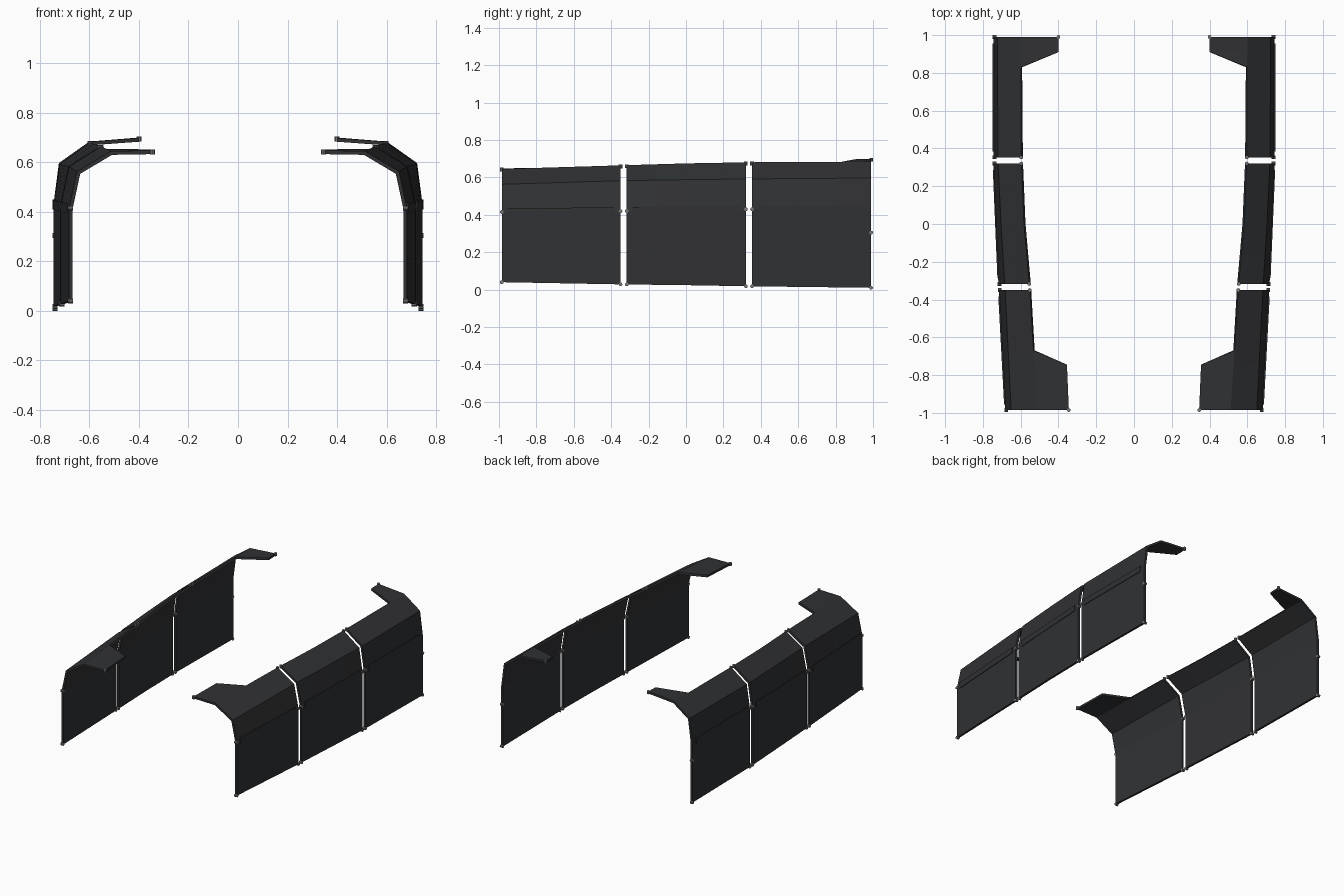
import bpy, bmesh
from mathutils import Matrix, Vector

if "Cube" in bpy.data.objects:
    bpy.data.objects.remove(bpy.data.objects["Cube"])


def material(name, color):
    m = bpy.data.materials.new(name)
    m.diffuse_color = color
    m.use_nodes = True
    m.node_tree.nodes["Principled BSDF"].inputs["Base Color"].default_value = m.diffuse_color
    return m


DARK = material("dark_panel", (0.03, 0.031, 0.034, 1))
GREY = material("grey_rivet", (0.2, 0.2, 0.2, 1))

# Cross-section stations: y, wall x, bottom z, bend z, crease x, crease z, top x, top z
STATIONS = [
    (-0.99, 0.682, 0.040, 0.415, 0.650, 0.563, 0.512, 0.645),
    (-0.335, 0.717, 0.028, 0.420, 0.683, 0.583, 0.553, 0.665),
    (0.0, 0.733, 0.024, 0.425, 0.704, 0.588, 0.583, 0.675),
    (0.335, 0.745, 0.018, 0.430, 0.720, 0.592, 0.597, 0.681),
    (0.99, 0.745, 0.010, 0.430, 0.723, 0.597, 0.600, 0.684),
]


def section(y):
    for a, b in zip(STATIONS, STATIONS[1:]):
        if y <= b[0]:
            break
    t = (y - a[0]) / (b[0] - a[0])
    _, xw, zb, zm, xc, zc, xt, zt = [p + (q - p) * t for p, q in zip(a, b)]
    return [Vector((xw, y, zb)), Vector((xw, y, zm)), Vector((xc, y, zc)), Vector((xt, y, zt))]


def finish(name, bm, mat, thickness=0):
    me = bpy.data.meshes.new(name)
    bm.to_mesh(me)
    bm.free()
    me.materials.append(mat)
    ob = bpy.data.objects.new(name, me)
    bpy.context.collection.objects.link(ob)
    if thickness:
        s = ob.modifiers.new("thickness", 'SOLIDIFY')
        s.thickness, s.offset, s.use_even_offset = thickness, -1, True
    m = ob.modifiers.new("mirror", 'MIRROR')
    m.use_mirror_merge = False
    return ob


def panel(name, ys, tabs):
    """Folded side sheet; tabs maps y to the (x, z) of a flap reaching inward."""
    bm = bmesh.new()
    rows = [[bm.verts.new(p) for p in section(y)] for y in ys]
    flaps = [bm.verts.new((tabs[y][0], y, tabs[y][1])) if y in tabs else None for y in ys]
    for k in range(len(ys) - 1):
        a, b = rows[k], rows[k + 1]
        for i in range(3):
            bm.faces.new((a[i], b[i], b[i + 1], a[i + 1]))
        edge = [v for v in (a[3], b[3], flaps[k + 1], flaps[k]) if v]
        if len(edge) > 2:
            bm.faces.new(edge)
    finish(name, bm, DARK, 0.015)


def strip(name, y0, y1):
    """Raised rail along the wall, just under the bend."""
    bm = bmesh.new()
    ends = []
    for y in (y0, y1):
        _, mid, _, _ = section(y)
        ends.append([bm.verts.new((mid.x + dx, y, mid.z + dz))
                     for dx, dz in ((-0.012, -0.02), (0.004, -0.02), (0.004, 0.02), (-0.012, 0.02))])
    a, b = ends
    for i in range(4):
        j = (i + 1) % 4
        bm.faces.new((a[i], b[i], b[j], a[j]))
    bm.faces.new(a)
    bm.faces.new(b[::-1])
    bmesh.ops.recalc_face_normals(bm, faces=bm.faces)
    finish(name, bm, DARK)


def rivets(name, y0, y1, tabs, side_z):
    bm = bmesh.new()
    for y, zs in zip((y0, y1), side_z):
        low, mid, _, top = section(y)
        tip = Vector((tabs[y][0], y, tabs[y][1])) if y in tabs else top
        for p, axis in ((low, 'Y'), (Vector((mid.x, y, zs or mid.z)), 'Y'), (tip, None)):
            turn = Matrix.Rotation(1.5707963, 4, axis) if axis else Matrix()
            drop = Vector((-0.006, 0, 0)) if axis else Vector((0, 0, -0.006))
            bmesh.ops.create_cone(bm, cap_ends=True, segments=10, radius1=0.01, radius2=0.01,
                                  depth=0.02, matrix=Matrix.Translation(p + drop) @ turn)
    finish(name, bm, GREY)


# Three panels along each side, with rails and corner rivets
front_tab = {-0.985: (0.345, 0.648), -0.745: (0.355, 0.652)}
rear_tab = {0.91: (0.40, 0.698), 0.99: (0.40, 0.70)}
PANELS = [
    ("front", [-0.985, -0.745, -0.67, -0.35], front_tab, (-0.955, -0.385), (None, None)),
    ("middle", [-0.317, -0.16, 0.0, 0.16, 0.32], {}, (-0.285, 0.285), (None, None)),
    ("rear", [0.353, 0.83, 0.91, 0.99], rear_tab, (0.385, 0.955), (None, 0.305)),
]
for label, ys, tabs, rail, side_z in PANELS:
    panel(label + "_side_panel", ys, tabs)
    strip(label + "_rail", *rail)
    rivets(label + "_rivets", ys[0], ys[-1], tabs, side_z)
